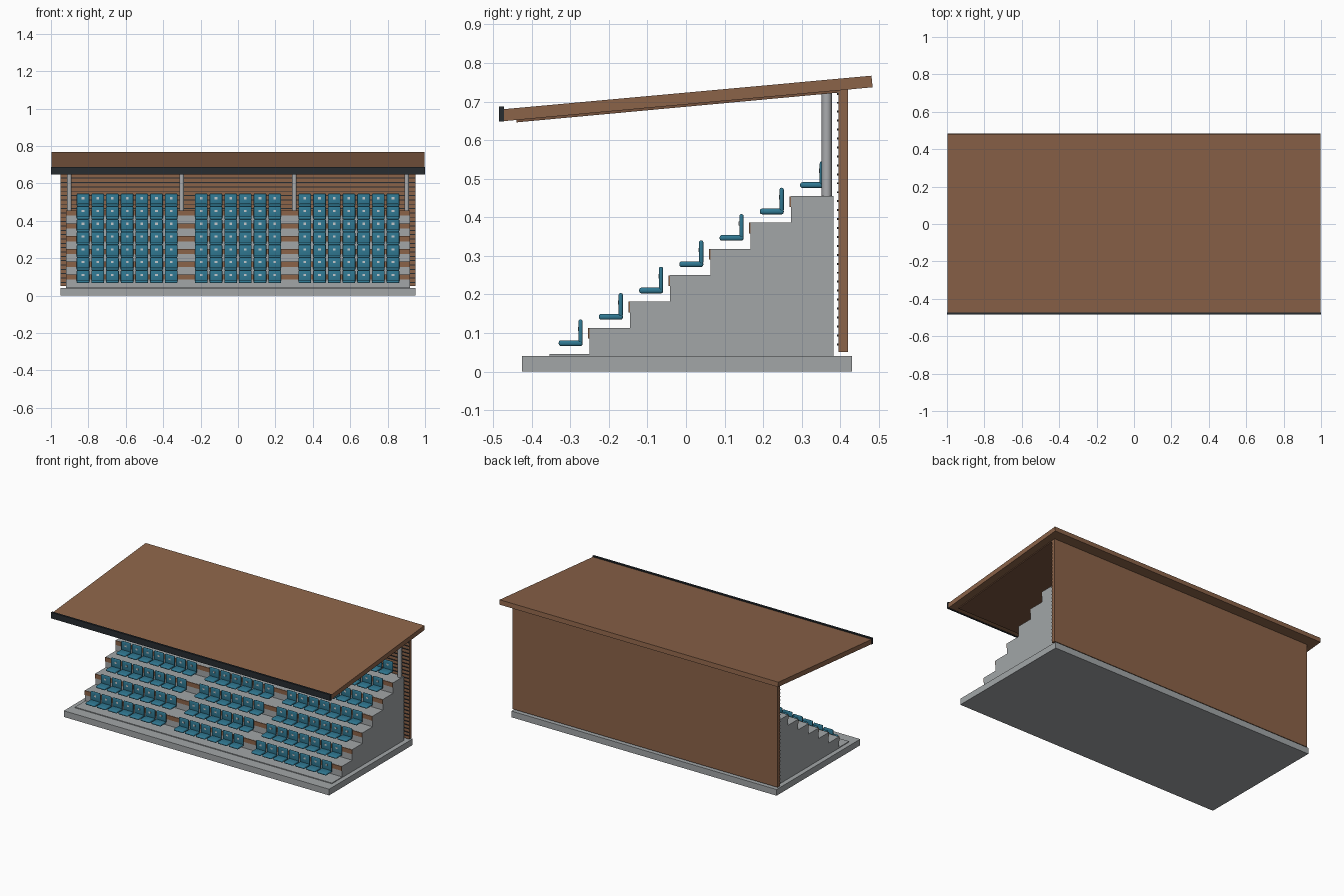
import bpy, bmesh
from mathutils import Vector

cube = bpy.data.objects.get("Cube")
if cube:
    bpy.data.objects.remove(cube, do_unlink=True)


def material(name, rgb):
    m = bpy.data.materials.new(name)
    m.use_nodes = True
    m.diffuse_color = (*rgb, 1)
    bsdf = m.node_tree.nodes["Principled BSDF"]
    bsdf.inputs["Base Color"].default_value = (*rgb, 1)
    bsdf.inputs["Roughness"].default_value = 0.8
    return m


concrete = material("concrete", (0.36, 0.38, 0.39))
steel = material("steel_grey", (0.40, 0.41, 0.42))
wood = material("brown_wood", (0.26, 0.125, 0.066))
dark_wood = material("dark_brown_wood", (0.18, 0.085, 0.045))
charcoal = material("charcoal", (0.02, 0.025, 0.03))
blue = material("seat_blue", (0.03, 0.19, 0.29))
pale = material("pale_plate", (0.55, 0.58, 0.60))


def add_box(bm, lo, hi, bevel=0, index=0):
    """Add a box between two corners, optionally with rounded edges."""
    lo, hi = Vector(lo), Vector(hi)
    part = bmesh.ops.create_cube(bm, size=1)["verts"]
    for v in part:
        v.co = (lo + hi) / 2 + v.co * (hi - lo)
    for f in {f for v in part for f in v.link_faces}:
        f.material_index = index
    if bevel:
        edges = list({e for v in part for e in v.link_edges})
        bmesh.ops.bevel(bm, geom=edges, offset=bevel, segments=3,
                        profile=0.5, affect='EDGES')


def finish(bm, name, *mats):
    mesh = bpy.data.meshes.new(name)
    bmesh.ops.recalc_face_normals(bm, faces=bm.faces)
    bm.to_mesh(mesh)
    bm.free()
    for m in mats:
        mesh.materials.append(m)
    ob = bpy.data.objects.new(name, mesh)
    bpy.context.collection.objects.link(ob)
    return ob


def box(name, lo, hi, mat):
    bm = bmesh.new()
    add_box(bm, lo, hi)
    return finish(bm, name, mat)


def extrude_profile(name, points, half_width, mat):
    """Sweep a (y, z) outline across the full width."""
    bm = bmesh.new()
    face = bm.faces.new([bm.verts.new((-half_width, y, z)) for y, z in points])
    moved = bmesh.ops.extrude_face_region(bm, geom=[face])["geom"]
    for v in moved:
        if isinstance(v, bmesh.types.BMVert):
            v.co.x = half_width
    return finish(bm, name, mat)


def smooth(ob):
    bpy.ops.object.select_all(action='DESELECT')
    ob.select_set(True)
    bpy.context.view_layer.objects.active = ob
    bpy.ops.object.shade_smooth_by_angle(angle=0.7)


ROWS, DEPTH, RISE = 7, 0.1043, 0.0683
FRONT, FIRST = -0.354, 0.045

# Base slab and stepped terrace
box("base_slab", (-0.95, -0.425, 0), (0.95, 0.43, 0.04), concrete)
outline = [(0.382, 0.04), (FRONT, 0.04)]
for i in range(ROWS):
    z = FIRST + i * RISE
    outline.append((FRONT + i * DEPTH, z))
    outline.append((0.382 if i == ROWS - 1 else FRONT + (i + 1) * DEPTH, z))
extrude_profile("terrace_steps", outline, 0.92, concrete)

# Timber strips along the upper part of each riser
for i in range(1, ROWS):
    y, z = FRONT + i * DEPTH, FIRST + i * RISE
    box("riser_strip", (-0.92, y - 0.004, z - 0.028), (0.92, y + 0.001, z - 0.0005), wood)

# Back wall with thin dark battens on its inner face
box("back_wall", (-0.95, 0.396, 0.05), (0.95, 0.42, 0.745), wood)
bm = bmesh.new()
for i in range(29):
    z = 0.068 + i * 0.0232
    add_box(bm, (-0.95, 0.392, z), (0.95, 0.397, z + 0.005))
finish(bm, "wall_battens", charcoal)

# Round columns carrying the roof
for x in (-0.902, -0.301, 0.301, 0.902):
    bm = bmesh.new()
    bmesh.ops.create_cone(bm, cap_ends=True, segments=20, radius1=0.013,
                          radius2=0.013, depth=0.28)
    column = finish(bm, "column", steel)
    column.location = (x, 0.365, 0.592)
    smooth(column)

# Sloping roof, soffit panel and front fascia
extrude_profile("roof", [(-0.475, 0.649), (0.484, 0.737), (0.481, 0.767), (-0.475, 0.680)],
                0.998, wood)
extrude_profile("soffit_panel", [(-0.44, 0.646), (0.395, 0.723), (0.395, 0.732), (-0.44, 0.655)],
                0.95, dark_wood)
box("roof_fascia", (-1, -0.485, 0.648), (1, -0.472, 0.687), charcoal)

# One seat: rounded cushion and backrest with a small plate
bm = bmesh.new()
add_box(bm, (-0.034, -0.030, 0.021), (0.034, 0.032, 0.036), 0.006)
add_box(bm, (-0.034, 0.021, 0.028), (0.034, 0.032, 0.090), 0.005)
add_box(bm, (-0.007, 0.0195, 0.060), (0.007, 0.023, 0.071), index=1)
seat = finish(bm, "seat", blue, pale)
smooth(seat)

# Three blocks of seats on every row
centres = []
for middle, count in ((-0.593, 7), (0, 6), (0.593, 7)):
    centres += [middle + (k - (count - 1) / 2) * 0.0785 for k in range(count)]
spots = [(x, -0.300 + r * DEPTH, FIRST + r * RISE) for r in range(ROWS) for x in centres]
seat.location = spots[0]
for spot in spots[1:]:
    copy = seat.copy()
    copy.location = spot
    bpy.context.collection.objects.link(copy)
